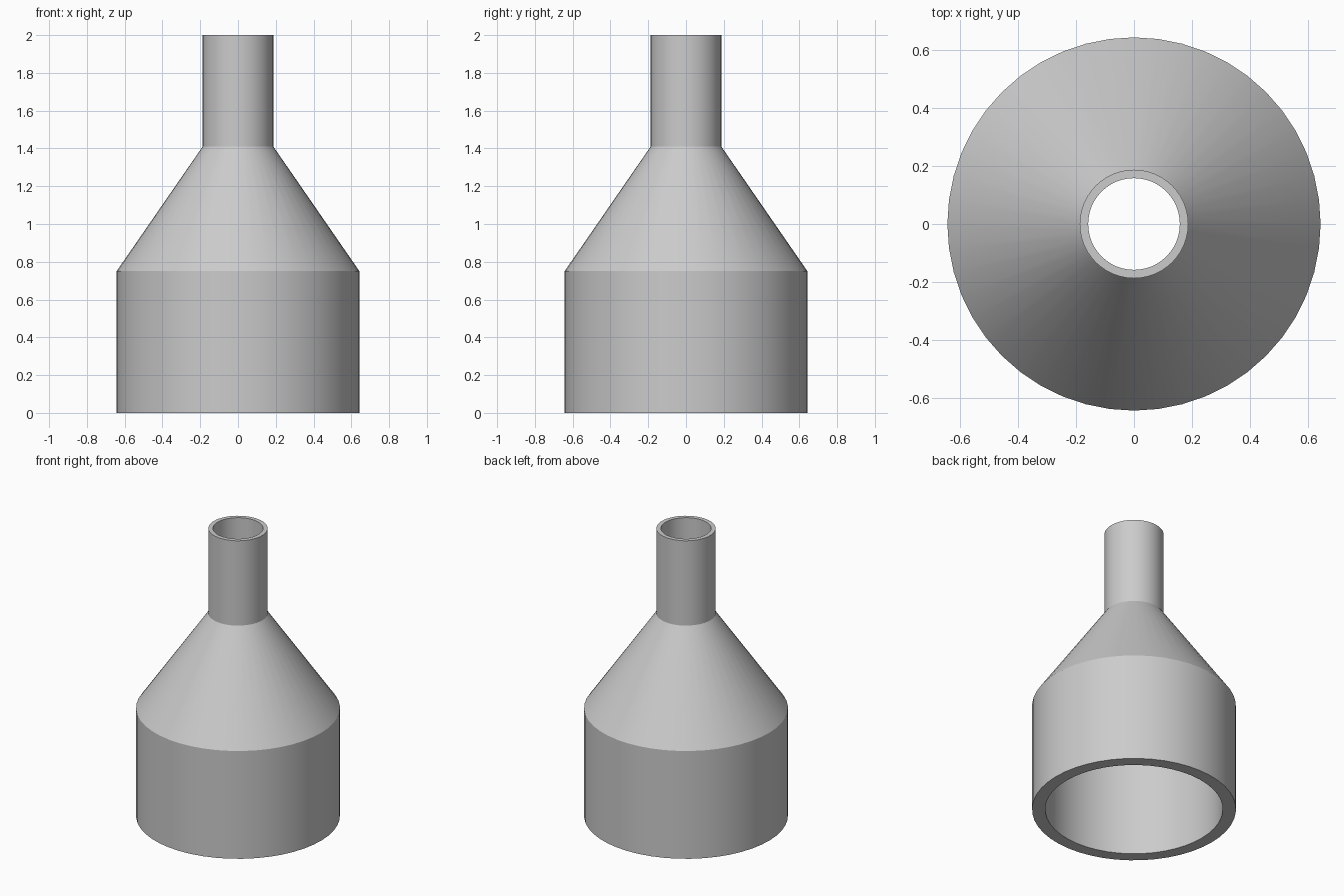
import bpy, bmesh, math

# Remove the default cube
cube = bpy.data.objects.get("Cube")
if cube:
    bpy.data.objects.remove(cube, do_unlink=True)

SEGMENTS = 48

# Single grey material
grey = bpy.data.materials.new("plain_grey")
grey.use_nodes = True
colour = (0.6, 0.6, 0.6, 1)
grey.diffuse_color = colour
grey.node_tree.nodes["Principled BSDF"].inputs["Base Color"].default_value = colour

# Closed wall profile (radius, height): outside going up, inside going down
profile = [
    (0.643, 0), (0.643, 0.75), (0.187, 1.41), (0.187, 2),
    (0.158, 2), (0.158, 1.41), (0.56, 0.75), (0.56, 0),
]

# Revolve the profile into a hollow reducer
bm = bmesh.new()
rings = []
for radius, height in profile:
    ring = []
    for i in range(SEGMENTS):
        a = math.tau * i / SEGMENTS
        ring.append(bm.verts.new((radius * math.cos(a), radius * math.sin(a), height)))
    rings.append(ring)
for k, lower in enumerate(rings):
    upper = rings[(k + 1) % len(rings)]
    for i in range(SEGMENTS):
        j = (i + 1) % SEGMENTS
        bm.faces.new((lower[i], lower[j], upper[j], upper[i]))
bmesh.ops.recalc_face_normals(bm, faces=bm.faces)

mesh = bpy.data.meshes.new("pipe_reducer")
bm.to_mesh(mesh)
bm.free()
mesh.materials.append(grey)
reducer = bpy.data.objects.new("pipe_reducer", mesh)
bpy.context.collection.objects.link(reducer)

# Smooth round walls, crisp rims and shoulders
bpy.ops.object.select_all(action="DESELECT")
reducer.select_set(True)
bpy.context.view_layer.objects.active = reducer
bpy.ops.object.shade_smooth_by_angle(angle=math.radians(30))
